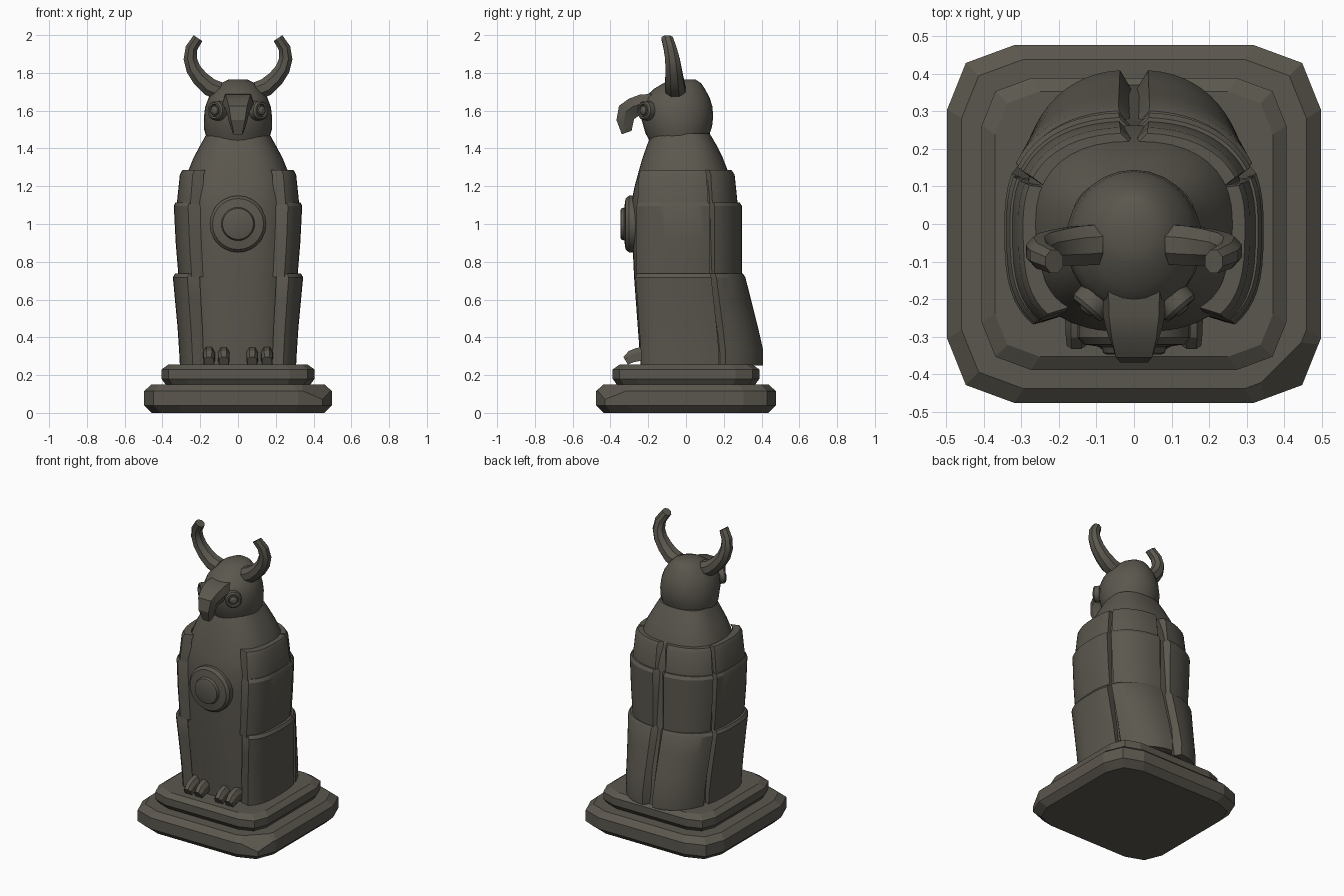
import bpy, bmesh, math
from mathutils import Vector, Matrix

if "Cube" in bpy.data.objects:
    bpy.data.objects.remove(bpy.data.objects["Cube"])

stone = bpy.data.materials.new("dark stone")
stone.diffuse_color = (0.105, 0.096, 0.077, 1)
stone.use_nodes = True
stone.node_tree.nodes["Principled BSDF"].inputs["Base Color"].default_value = stone.diffuse_color


def finish(bm, name, angle=30):
    bmesh.ops.recalc_face_normals(bm, faces=bm.faces)
    me = bpy.data.meshes.new(name)
    bm.to_mesh(me)
    bm.free()
    me.materials.append(stone)
    ob = bpy.data.objects.new(name, me)
    bpy.context.collection.objects.link(ob)
    bpy.ops.object.select_all(action='DESELECT')
    ob.select_set(True)
    bpy.context.view_layer.objects.active = ob
    if angle:
        bpy.ops.object.shade_smooth_by_angle(angle=math.radians(angle))
    return ob


def loft(rings, caps=True):
    """Skin a list of closed rings with equal point counts."""
    bm = bmesh.new()
    vs = [[bm.verts.new(p) for p in r] for r in rings]
    n = len(rings[0])
    for a, b in zip(vs, vs[1:]):
        for i in range(n):
            j = (i + 1) % n
            bm.faces.new((a[i], a[j], b[j], b[i]))
    if caps:
        bm.faces.new(vs[0])
        bm.faces.new(vs[-1])
    return bm


def oval(t, rx, yf, yb, nf=3.2, nb=2.4):
    """Rounded-square outline; t = 0 at the back, pi at the front."""
    s, c = math.sin(t), math.cos(t)
    e = 2 / (nb if c > 0 else nf)
    x = math.copysign(abs(s) ** e, s) * rx
    y = abs(c) ** e * (yb if c > 0 else -yf)
    return x, y


# stepped plinth
def slab(name, hx, hy, k, profile):
    rings = []
    for z, ins in profile:
        q = [(1 - .36 * k, 1), (1 - .1 * k, 1 - .1 * k), (1, 1 - .36 * k)]
        q += [(x, -y) for x, y in q[::-1]]
        q += [(-x, y) for x, y in q[::-1]]
        rings.append([(x * (hx - ins), y * (hy - ins), z) for x, y in q])
    return loft(rings), name


bm, nm = slab("plinth_lower", .497, .476, 1,
              [(0, .04), (.04, 0), (.115, 0), (.15, .038)])
# broken corner
cut = bmesh.ops.bisect_plane(bm, geom=bm.verts[:] + bm.edges[:] + bm.faces[:],
                             plane_co=(.38, -.38, .15), plane_no=(.49, -.49, .72),
                             clear_outer=True)
bmesh.ops.holes_fill(bm, edges=[e for e in bm.edges if e.is_boundary])
finish(bm, nm, 0)
bm, nm = slab("plinth_upper", .405, .388, .9,
              [(.145, .025), (.18, 0), (.23, 0), (.255, .035)])
finish(bm, nm, 0)

# body core, from feet to neck
core = [(.25, .28, .24, .37), (.45, .285, .255, .345), (.72, .295, .275, .28),
        (1.0, .302, .288, .268), (1.12, .30, .288, .262), (1.2, .288, .272, .245),
        (1.28, .264, .25, .222), (1.35, .236, .23, .195), (1.42, .198, .205, .16),
        (1.48, .165, .18, .125)]
N = 40
finish(loft([[(*oval(2 * math.pi * i / N, rx, yf, yb, 2.6, 2.4), z) for i in range(N)]
             for z, rx, yf, yb in core]), "body", 35)

# wing tiers: a back and a side feather panel on each flank
tiers = [
    [(1.10, .325, .31, .275), (1.262, .308, .30, .258), (1.285, .295, .288, .242)],
    [(.72, .315, .315, .297), (.9, .33, .318, .297), (1.095, .34, .318, .297),
     (1.115, .33, .306, .284)],
    [(.252, .308, .285, .41), (.33, .312, .288, .41), (.45, .32, .298, .383),
     (.6, .334, .31, .345), (.718, .345, .322, .315), (.738, .333, .31, .302)],
]
panels = {"back": ((4.5, 63.5), (.3, 66)), "side": ((69, 138), (66.5, 147))}
for k, tier in enumerate(tiers):
    for part, (out, inn) in panels.items():
        for s in (-1, 1):
            M = 12
            rings = []
            for z, rx, yf, yb in tier:
                def arc(span, f):
                    pts = []
                    for i in range(M):
                        t = math.radians(span[0] + (span[1] - span[0]) * i / (M - 1))
                        x, y = oval(t, rx * f, yf * f, yb * f)
                        pts.append((s * x, y, z))
                    return pts
                rings.append(arc(out, 1) + arc(inn, .86)[::-1])
            bm = loft(rings, False)
            bm.verts.ensure_lookup_table()
            for base in (0, (len(rings) - 1) * 2 * M):      # crescent end caps
                v = bm.verts[base:base + 2 * M] if base else bm.verts[0:2 * M]
                for i in range(M - 1):
                    bm.faces.new((v[i], v[i + 1], v[2 * M - 2 - i], v[2 * M - 1 - i]))
            finish(bm, f"wing_{part}_{k}_{'left' if s < 0 else 'right'}")

# head: rings with a neckline tilted down to the front
skull = [(1.45, .165, -.185, .125, .18), (1.5, .179, -.215, .138, .1),
         (1.56, .181, -.235, .144, .04), (1.62, .174, -.24, .14, 0),
         (1.67, .155, -.22, .125, 0), (1.715, .122, -.17, .10, 0),
         (1.745, .09, -.12, .08, 0), (1.765, .05, -.07, .05, 0)]
rings = []
for z, rx, y0, y1, tilt in skull:
    cy, ry = (y0 + y1) / 2, (y1 - y0) / 2
    r = []
    for i in range(28):
        t = 2 * math.pi * i / 28
        y = cy + ry * math.cos(t)
        r.append((rx * math.sin(t), y, z + tilt * (y + .03)))
    rings.append(r)
finish(loft(rings), "head", 40)

# hooked beak: (upper y, z), (lower y, z), half width
beak = [((-.16, 1.69), (-.16, 1.58), .085), ((-.245, 1.685), (-.235, 1.575), .083),
        ((-.305, 1.662), (-.255, 1.57), .074), ((-.355, 1.625), (-.275, 1.555), .06),
        ((-.368, 1.55), (-.285, 1.51), .046), ((-.34, 1.475), (-.288, 1.493), .028)]
shape = [(-.8, 0), (-1, .45), (-.6, 1), (.6, 1), (1, .45), (.8, 0)]
rings = [[(u * w, a[0] + (b[0] - a[0]) * v, a[1] + (b[1] - a[1]) * v) for u, v in shape]
         for a, b, w in beak]
finish(loft(rings), "beak", 25)


def turned(name, profile, place, n):
    """Round part turned about local z from (radius, height) points."""
    bm = loft([[(r * math.cos(2 * math.pi * i / n), r * math.sin(2 * math.pi * i / n), h)
                for i in range(n)] for r, h in profile])
    bm.transform(place)
    finish(bm, name)


def facing(loc, d):
    return Matrix.Translation(loc) @ Vector(d).to_track_quat('Z', 'Y').to_matrix().to_4x4()


# chest medallion
turned("medallion", [(.15, -.03), (.15, .015), (.135, .033), (.088, .04), (.085, .046),
                     (.082, .056), (.072, .06)], facing((0, -.287, 1.0), (0, -1, 0)), 28)

for s, side in ((-1, "left"), (1, "right")):
    # ringed eye
    turned("eye_" + side, [(.052, -.04), (.052, .012), (.044, .022), (.034, .022),
                           (.03, .01), (.026, .01), (.024, .022), (.012, .03)],
           facing((s * .113, -.212, 1.6), (s * .65, -.76, .05)), 14)
    # curved horn: x, y, z, radius
    path = [(.10, -.055, 1.705, .052), (.15, -.058, 1.725, .052), (.20, -.062, 1.77, .047),
            (.236, -.066, 1.82, .042), (.253, -.072, 1.875, .038),
            (.247, -.084, 1.93, .034), (.212, -.10, 1.984, .03)]
    rings = []
    for i, (x, y, z, r) in enumerate(path):
        a, b = path[max(i - 1, 0)], path[min(i + 1, len(path) - 1)]
        d = Vector((b[0] - a[0], 0, b[2] - a[2])).normalized()
        u, w = Vector((-d.z, 0, d.x)), Vector((0, 1, 0))
        ring = []
        for j in range(8):
            t = math.pi * (2 * j + 1) / 8
            p = Vector((x, y, z)) + u * r * math.cos(t) + w * r * 1.1 * math.sin(t)
            ring.append((s * p.x, p.y, p.z))
        rings.append(ring)
    finish(loft(rings), "horn_" + side, 25)
    # two curled toes: y, z, half height
    for k, x0 in enumerate((.075, .153)):
        rings = []
        for y, z, h in ((-.20, .31, .04), (-.25, .31, .034), (-.29, .298, .03),
                        (-.32, .276, .02)):
            w = .02 + h * .3
            rings.append([(s * x0 + w * a, y - .012 * b, z + h * b) for a, b in
                          ((-1, -1), (1, -1), (1, .3), (.5, 1), (-.5, 1), (-1, .3))])
        finish(loft(rings), f"toe_{side}_{k}", 20)
